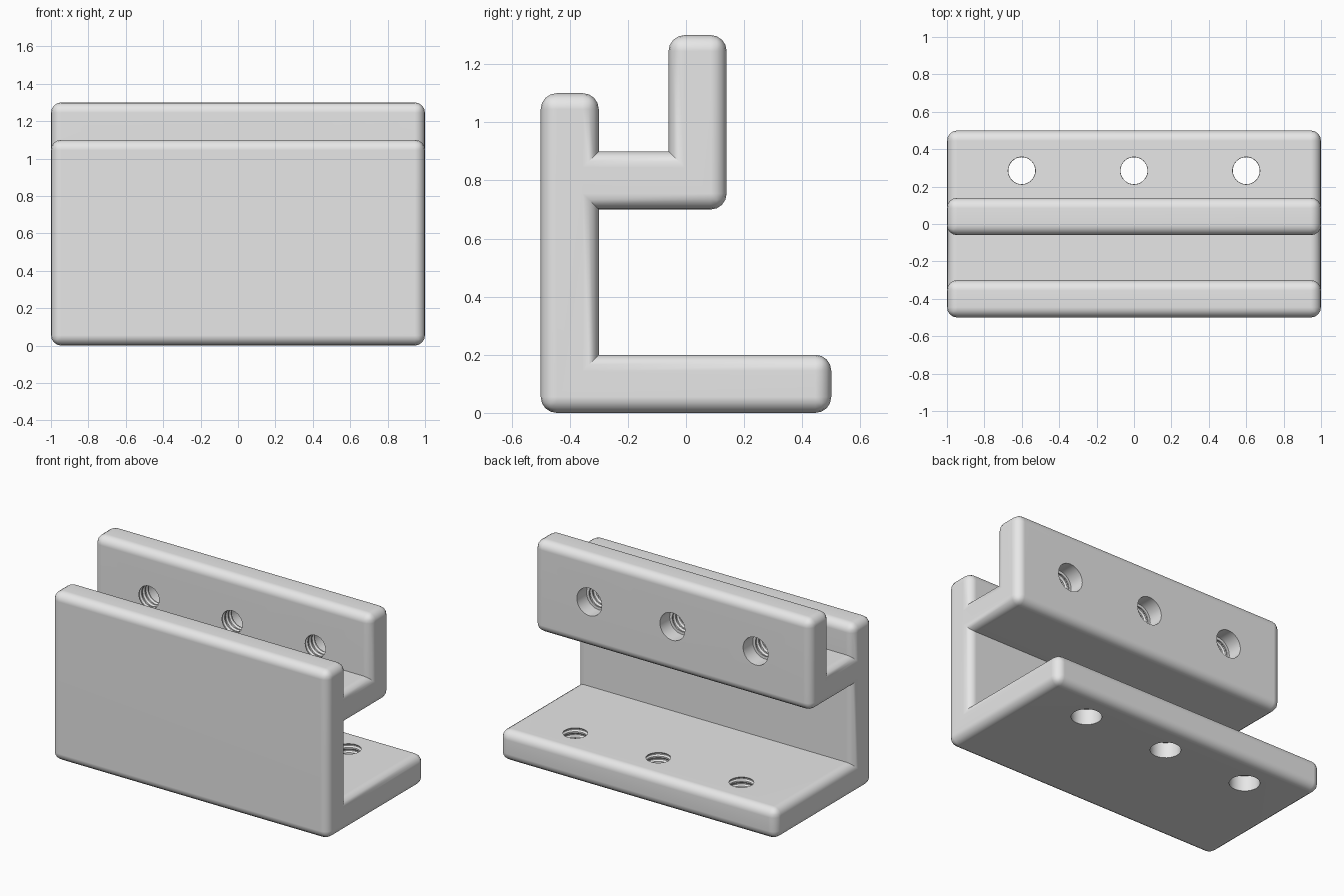
import bpy
import bmesh
import math
from mathutils import Matrix

cube = bpy.data.objects.get("Cube")
if cube:
    bpy.data.objects.remove(cube, do_unlink=True)

# Single plain grey
grey = bpy.data.materials.new("light grey")
grey.use_nodes = True
grey.diffuse_color = (0.8, 0.8, 0.8, 1)
grey.node_tree.nodes["Principled BSDF"].inputs["Base Color"].default_value = (0.8, 0.8, 0.8, 1)


def add_object(name, bm):
    bmesh.ops.recalc_face_normals(bm, faces=bm.faces)
    mesh = bpy.data.meshes.new(name)
    bm.to_mesh(mesh)
    bm.free()
    mesh.materials.append(grey)
    obj = bpy.data.objects.new(name, mesh)
    bpy.context.collection.objects.link(obj)
    return obj


# Bracket: side profile (y, z) extruded along x
HALF = 1.0
ROUND = 0.055
profile = [
    (-0.5, 0), (0.5, 0), (0.5, 0.2), (-0.3, 0.2), (-0.3, 0.7), (0.14, 0.7),
    (0.14, 1.3), (-0.06, 1.3), (-0.06, 0.9), (-0.3, 0.9), (-0.3, 1.1), (-0.5, 1.1),
]
bm = bmesh.new()
end = bm.faces.new([bm.verts.new((-HALF, y, z)) for y, z in profile])
extruded = bmesh.ops.extrude_face_region(bm, geom=[end], use_keep_orig=True)
bmesh.ops.translate(bm, vec=(2 * HALF, 0, 0),
                    verts=[g for g in extruded["geom"] if isinstance(g, bmesh.types.BMVert)])
bmesh.ops.recalc_face_normals(bm, faces=bm.faces)

# Round only the outward edges; inner corners stay sharp
weight = bm.edges.layers.float.new("bevel_weight_edge")
for edge in bm.edges:
    edge[weight] = 1.0 if edge.is_convex else 0.0
bracket = add_object("rail_bracket", bm)
bevel = bracket.modifiers.new("rounded edges", "BEVEL")
bevel.limit_method = "WEIGHT"
bevel.width = ROUND
bevel.segments = 4

# Screw holes: wide bore below, thread grooves above
MINOR, MAJOR, BORE, PITCH = 0.072, 0.081, 0.09, 0.034
hole_profile = [(0, -0.15), (BORE, -0.15), (BORE, 0), (MINOR, 0)]
for turn in range(3):
    base = PITCH * turn
    hole_profile += [(MINOR, base + 0.008), (MAJOR, base + 0.017),
                     (MAJOR, base + 0.024), (MINOR, base + PITCH - 0.001)]
hole_profile += [(MAJOR, 0.106), (MAJOR, 0.15), (0, 0.15)]


def add_hole(bm, matrix):
    part = bmesh.new()
    verts = [part.verts.new((r, 0, z)) for r, z in hole_profile]
    edges = [part.edges.new(pair) for pair in zip(verts, verts[1:])]
    bmesh.ops.spin(part, geom=verts + edges, cent=(0, 0, 0), axis=(0, 0, 1),
                   angle=2 * math.pi, steps=32)
    bmesh.ops.remove_doubles(part, verts=part.verts, dist=0.0001)
    part.transform(matrix)
    mesh = bpy.data.meshes.new("hole")
    part.to_mesh(mesh)
    part.free()
    bm.from_mesh(mesh)
    bpy.data.meshes.remove(mesh)


cutters = bmesh.new()
for x in (-0.6, 0, 0.6):
    add_hole(cutters, Matrix.Translation((x, 0.285, 0.1)))
    add_hole(cutters, Matrix.Translation((x, 0.04, 1.0)) @ Matrix.Rotation(math.pi / 2, 4, "X"))
cutter = add_object("hole_cutters", cutters)
cutter.hide_render = True
cut = bracket.modifiers.new("screw holes", "BOOLEAN")
cut.operation = "DIFFERENCE"
cut.solver = "EXACT"
cut.object = cutter

# Bake the modifiers, then drop the cutter
bpy.context.view_layer.update()
evaluated = bracket.evaluated_get(bpy.context.evaluated_depsgraph_get())
finished = bpy.data.meshes.new_from_object(evaluated)
bracket.modifiers.clear()
bracket.data = finished
bpy.data.objects.remove(cutter, do_unlink=True)

# Smooth rounds with flat main faces
bpy.ops.object.select_all(action="DESELECT")
bracket.select_set(True)
bpy.context.view_layer.objects.active = bracket
bpy.ops.object.shade_smooth_by_angle(angle=math.radians(30))
normals = bracket.modifiers.new("flat main faces", "WEIGHTED_NORMAL")
normals.keep_sharp = True
